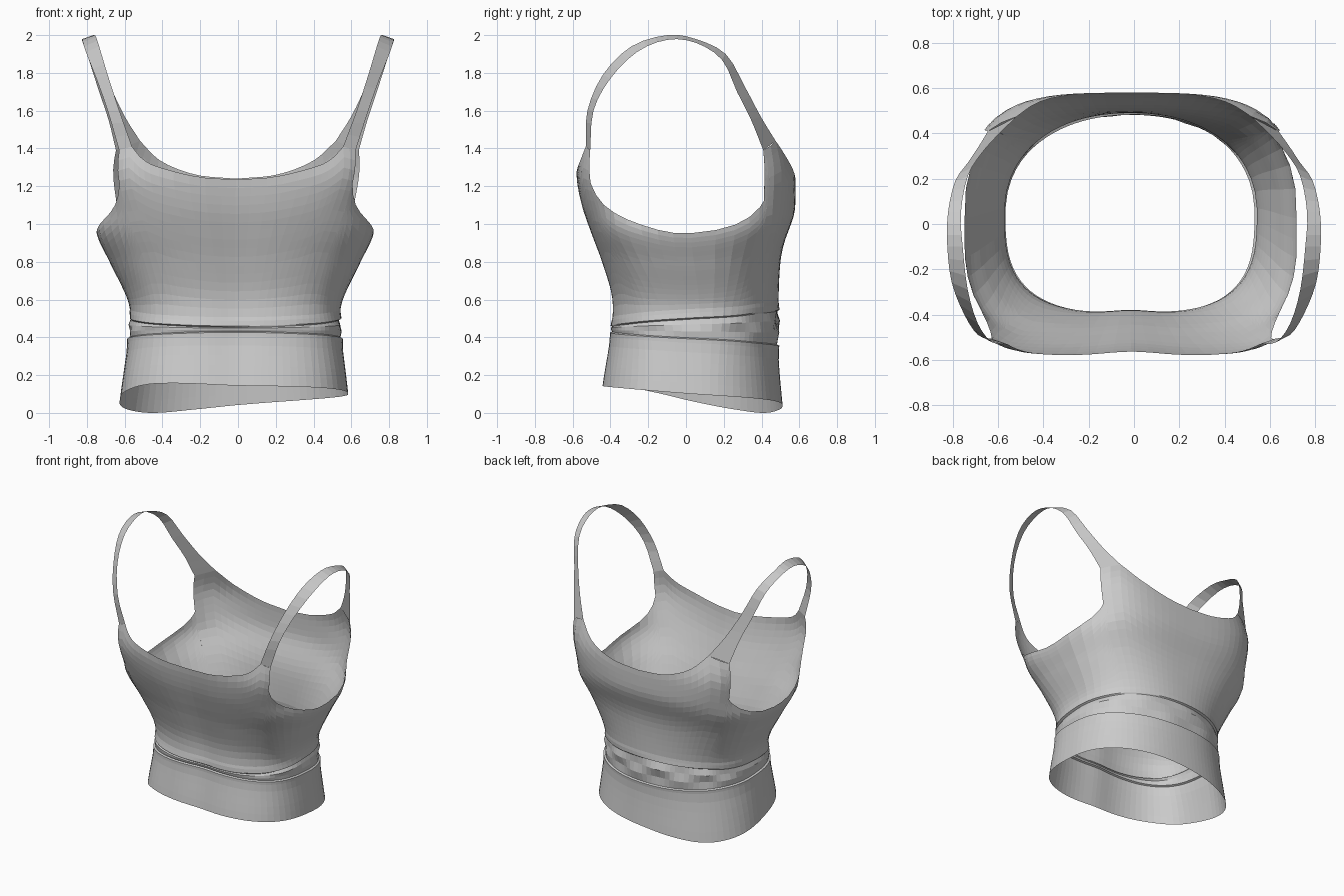
import bpy, bmesh
from math import sin, cos, radians, exp
from mathutils import Vector

if "Cube" in bpy.data.objects:
    bpy.data.objects.remove(bpy.data.objects["Cube"])


def table(keys, x):
    """Smooth interpolation of (position, value) pairs."""
    n = len(keys)
    if x <= keys[0][0]:
        return keys[0][1]
    if x >= keys[-1][0]:
        return keys[-1][1]
    i = max(k for k in range(n - 1) if keys[k][0] <= x)

    def slope(k):
        a, b = keys[max(k - 1, 0)], keys[min(k + 1, n - 1)]
        return (b[1] - a[1]) / (b[0] - a[0])
    (x0, y0), (x1, y1) = keys[i], keys[i + 1]
    h = x1 - x0
    t = (x - x0) / h
    return (y0 * (2*t**3 - 3*t**2 + 1) + slope(i) * h * (t**3 - 2*t**2 + t)
            + y1 * (3*t**2 - 2*t**3) + slope(i + 1) * h * (t**3 - t**2))


def spline(pts, n):
    """Catmull-Rom through pts, n + 1 samples."""
    p = [Vector(q) for q in pts]
    p = [2 * p[0] - p[1]] + p + [2 * p[-1] - p[-2]]
    out = []
    for k in range(n + 1):
        u = k / n * (len(p) - 3)
        i = min(int(u), len(p) - 4)
        t = u - i
        a, b, c, d = p[i:i + 4]
        out.append(0.5 * (2*b + (c - a)*t + (2*a - 5*b + 4*c - d)*t**2
                          + (3*b - a - 3*c + d)*t**3))
    return out


# Body cross-section by height: half width, centre, front and back depth, squareness
WIDTH = [(0, .615), (.2, .59), (.35, .57), (.5, .555), (.6, .57), (.8, .665),
         (.96, .735), (1.08, .71), (1.25, .72), (1.45, .76)]
CENTRE = [(0, -.02), (.5, -.015), (.96, -.015), (1.25, -.01), (1.45, 0)]
FRONT = [(0, .46), (.14, .45), (.42, .405), (.6, .395), (.8, .45), (.95, .505),
         (1.1, .555), (1.27, .582), (1.45, .55)]
BACK = [(0, .515), (.3, .49), (.6, .49), (.8, .5), (.9, .52), (1.05, .572),
        (1.15, .58), (1.28, .575), (1.45, .535)]
SQ_FRONT = [(0, 2.9), (.6, 3), (.95, 3.3), (1.25, 5), (1.45, 5)]
SQ_BACK = [(0, 2.3), (.6, 2.2), (.95, 2.8), (1.25, 3.6), (1.45, 3.0)]
# Hem height by angle, measured from the front towards +x
HEM = [(0, .145), (45, .135), (90, .1), (135, .07), (180, .04), (205, .018),
       (230, 0), (250, .02), (270, .06), (290, .11), (315, .155), (360, .145)]


def surface(deg, z, off=0):
    th = radians(deg)
    s, c = sin(th), -cos(th)
    depth, sq = (FRONT, SQ_FRONT) if c < 0 else (BACK, SQ_BACK)
    cy = table([(0, .04), (.6, .04), (.95, 0), (1.45, 0)], z)
    a, n = table(WIDTH, z), table(sq, z)
    b = table(depth, z) + (cy if c < 0 else -cy)
    r = (abs(s / a)**n + abs(c / b)**n) ** (-1 / n) + off
    d = (deg + 180) % 360 - 180
    r *= 1 - .03 * exp(-(d / 16)**2)
    return Vector((table(CENTRE, z) + r * s, cy + r * c, z))


# Upper edge (angle, height) for one half: neckline, strap, armhole, strap, neckline
neck_f = [(0, 1.235), (19.6, 1.25), (35.5, 1.3), (42, 1.345), (46.5, 1.41)]
arm = [(51, 1.39), (50.4, 1.3), (51, 1.21), (54.5, 1.12), (61, 1.055), (70, 1.005),
       (80, .965), (90, .95), (105, .975), (116, 1.03), (123, 1.11), (125.5, 1.2),
       (125, 1.3), (122.5, 1.39)]
neck_b = [(132.5, 1.44), (144, 1.33), (160, 1.26), (180, 1.24)]
edge = spline(neck_f, 10)
for part, n in ((spline([neck_f[-1], arm[0]], 2), 2), (spline(arm, 20), 20),
                (spline([arm[-1], neck_b[0]], 2), 2), (spline(neck_b, 10), 10)):
    edge += part[1:]
M = len(edge) - 1
full = [(e.x, e.y, 180 * j / M) for j, e in enumerate(edge)]
full += [(360 - t, z, 360 - b) for t, z, b in reversed(full[1:-1])]


def column(top_deg, top_z, base_deg):
    """Points from hem to upper edge, with two waist creases spreading to the back."""
    hem = table(HEM, base_deg)
    th = radians(base_deg)
    w = (1 - cos(th)) / 2
    lo, hi = .43 - .07 * w, .457 + .085 * w
    ripple = .009 * w * sin(th * 9)
    fold = .008 + .005 * sin(3 * th + 3.5)
    rows = [(hem + (lo - .02 - hem) * k / 5, 0) for k in range(5)]
    rows += [(lo - .025, .003), (lo - .004, .006), (lo + .002, -.006),
             (lo + (hi - lo) * .35, ripple), (lo + (hi - lo) * .7, .004 - ripple),
             (hi - .004, -fold * .6), (hi + .003, fold * .6), (hi + .03, .003)]
    z0 = hi + .05
    rows += [(z0 + (top_z - z0) * k / 16, 0) for k in range(17)]
    pts = []
    for z, off in rows:
        t = max(0, (z - hem) / (top_z - hem))
        t = t * t * (3 - 2 * t)
        pts.append(surface(base_deg + (top_deg - base_deg) * t, z, off))
    return pts


def sheet(name, cols, closed):
    """Flat-faced open grid from columns of points."""
    bm = bmesh.new()
    vs = [[bm.verts.new(p) for p in col] for col in cols]
    n = len(vs)
    for i in range(n if closed else n - 1):
        a, b = vs[i], vs[(i + 1) % n]
        for k in range(len(a) - 1):
            bm.faces.new((a[k], b[k], b[k + 1], a[k + 1]))
    me = bpy.data.meshes.new(name)
    bm.to_mesh(me)
    bm.free()
    ob = bpy.data.objects.new(name, me)
    bpy.context.collection.objects.link(ob)
    return ob


# Bodice
sheet("bodice", [column(*c) for c in full], True)

# Shoulder straps: ribbon between a neck-side and an arm-side edge
NECK = [(.628, -.522, 1.6), (.69, -.44, 1.79), (.735, -.29, 1.94), (.757, -.1, 2.0),
        (.765, .05, 1.98), (.735, .21, 1.9), (.675, .31, 1.73), (.6, .395, 1.57)]
ARM = [(.69, -.49, 1.6), (.75, -.4, 1.77), (.805, -.26, 1.91), (.825, -.1, 1.975),
       (.822, .05, 1.96), (.79, .19, 1.87), (.735, .27, 1.7), (.685, .345, 1.55)]


def strap(name, side):
    def flip(p):
        return Vector((side * p[0], p[1], p[2]))

    def base(e):
        return surface(e[0] if side > 0 else 360 - e[0], e[1])
    inner = spline([base(neck_f[-1])] + [flip(p) for p in NECK] + [base(neck_b[0])], 27)
    outer = spline([base(arm[0])] + [flip(p) for p in ARM] + [base(arm[-1])], 27)
    cols = [[a, b] if side > 0 else [b, a] for a, b in zip(outer, inner)]
    sheet(name, cols, False)


strap("right_strap", 1)
strap("left_strap", -1)
